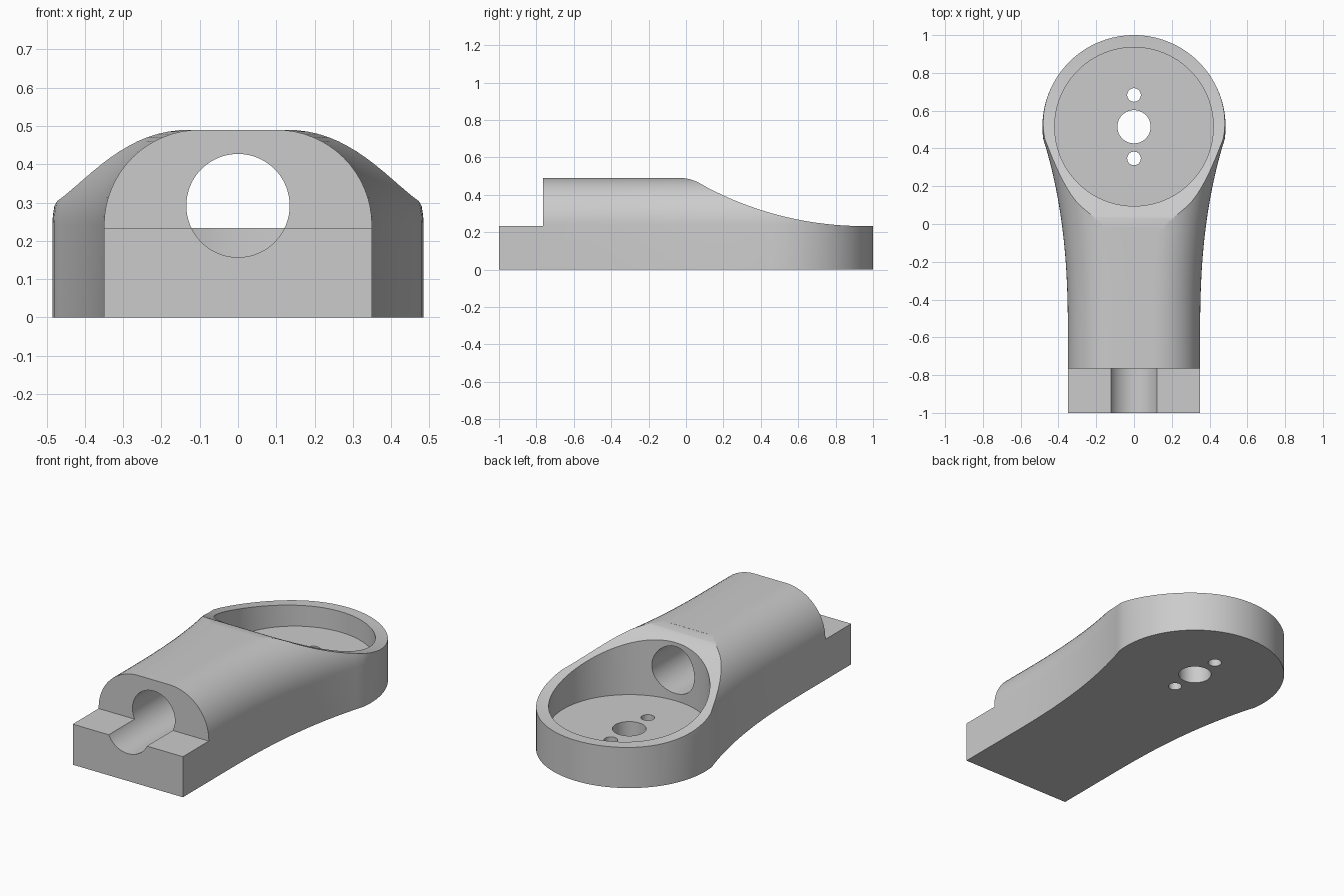
import bpy, bmesh
from math import sin, cos, pi, radians, sqrt

cube = bpy.data.objects.get("Cube")
if cube:
    bpy.data.objects.remove(cube)

grey = bpy.data.materials.new("plain_grey")
grey.use_nodes = True
colour = (0.6, 0.6, 0.6, 1)
grey.diffuse_color = colour
grey.node_tree.nodes["Principled BSDF"].inputs["Base Color"].default_value = colour

HEAD_Y, HEAD_R = 0.515, 0.485      # round head
SHOULDER, FILLET = 0.24, 0.25      # rounded upper edges
RIM = 0.233                        # rim and step height


def loft(name, sections):
    """Solid through a list of matching closed sections."""
    bm = bmesh.new()
    rings = [[bm.verts.new(p) for p in s] for s in sections]
    n = len(rings[0])
    for a, b in zip(rings, rings[1:]):
        for i in range(n):
            j = (i + 1) % n
            bm.faces.new((a[i], a[j], b[j], b[i]))
    bm.faces.new(rings[0])
    bm.faces.new(rings[-1])
    bmesh.ops.recalc_face_normals(bm, faces=bm.faces)
    mesh = bpy.data.meshes.new(name)
    bm.to_mesh(mesh)
    bm.free()
    mesh.materials.append(grey)
    ob = bpy.data.objects.new(name, mesh)
    bpy.context.collection.objects.link(ob)
    return ob


def cut(body, cutter):
    mod = body.modifiers.new("cut", "BOOLEAN")
    mod.operation, mod.solver, mod.object = "DIFFERENCE", "EXACT", cutter
    bpy.ops.object.select_all(action="DESELECT")
    bpy.context.view_layer.objects.active = body
    body.select_set(True)
    bpy.ops.object.modifier_apply(modifier=mod.name)
    bpy.data.objects.remove(cutter)


def prism(name, profile):
    """Side profile of (y, z) points run across the full width."""
    return loft(name, [[(x, y, z) for y, z in profile] for x in (-0.7, 0.7)])


def post(name, y, radius, bottom, top, sides=64):
    ring = [(radius * cos(2 * pi * i / sides), y + radius * sin(2 * pi * i / sides))
            for i in range(sides)]
    return loft(name, [[(x, v, z) for x, v in ring] for z in (bottom, top)])


# Body: rounded handle flaring into a round head
def half_width(y):
    if y < 0.45:
        return 0.35 + 0.13 * max(0, (y + 0.6) / 1.05) ** 2.5
    return max(0.003, sqrt(max(0, HEAD_R ** 2 - (y - HEAD_Y) ** 2)))


def section(y):
    w = half_width(y)
    rx = min(FILLET, 0.9 * w)
    half = [(w, 0)]
    for i in range(17):
        a = pi / 2 * i / 16
        half.append((w - rx + rx * cos(a), SHOULDER + FILLET * sin(a)))
    return [(x, y, z) for x, z in half] + [(-x, y, z) for x, z in reversed(half)]


stations = [-1, -0.8, -0.6] + [-0.6 + 1.05 * i / 24 for i in range(1, 25)]
stations += [HEAD_Y + HEAD_R * sin(radians(-4 + 94 * i / 36)) for i in range(37)]
body = loft("handle_body", [section(y) for y in stations])

# Sloping top: small rounded crest, then a long hollow curve to the rim
slope = []
for i in range(1, 9):
    t = 0.11 * i / 8
    slope.append((-0.03 + t, SHOULDER + FILLET - 2.6 * t * t))
for i in range(1, 33):
    y = 0.08 + 0.87 * i / 32
    slope.append((y, RIM + 1.8 - sqrt(1.8 ** 2 - (0.95 - y) ** 2)))
slope += [(1.2, RIM), (1.2, 0.7), (slope[0][0] - 0.01, 0.7)]
cut(body, prism("slope_cutter", slope))

# Front step
cut(body, prism("step_cutter", [(-1.2, RIM), (-0.765, RIM), (-0.765, 0.7), (-1.2, 0.7)]))

# Round pocket, lengthwise bore and the holes in the pocket floor
cut(body, post("pocket_cutter", HEAD_Y, 0.42, 0.115, 0.8, 96))
bore = [(0.135 * cos(2 * pi * i / 64), 0.292 + 0.135 * sin(2 * pi * i / 64)) for i in range(64)]
cut(body, loft("bore_cutter", [[(x, y, z) for x, z in bore] for y in (-1.2, 0.35)]))
for offset, radius in ((0, 0.088), (0.168, 0.036), (-0.168, 0.036)):
    cut(body, post("hole_cutter", HEAD_Y + offset, radius, -0.1, 0.2, 48))

bpy.ops.object.select_all(action="DESELECT")
body.select_set(True)
bpy.context.view_layer.objects.active = body
bpy.ops.object.shade_smooth_by_angle(angle=radians(25))
